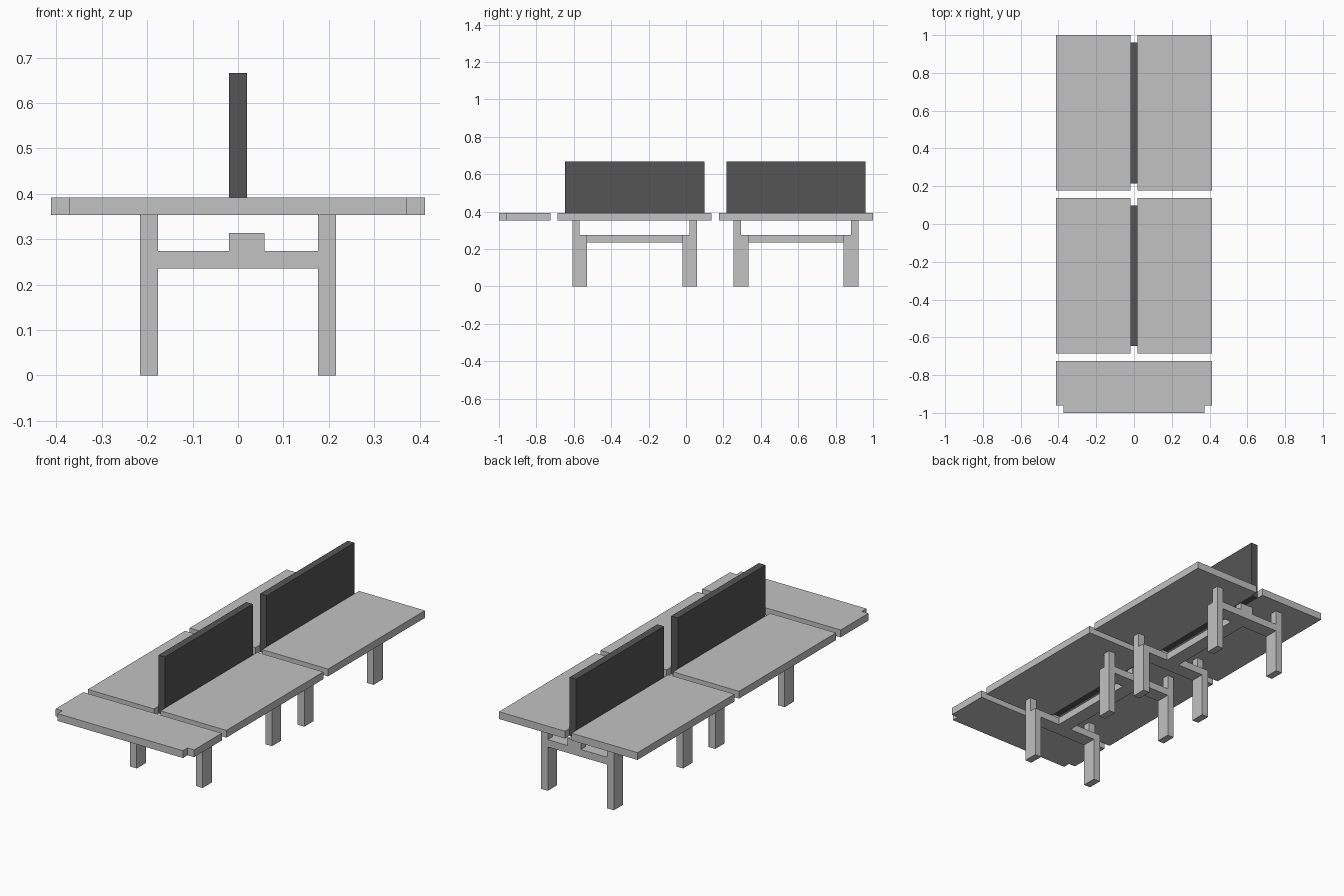
import bpy, bmesh

if "Cube" in bpy.data.objects:
    bpy.data.objects.remove(bpy.data.objects["Cube"])

U = 2 / 51  # modular grid step


def material(name, v):
    m = bpy.data.materials.new(name)
    m.diffuse_color = (v, v, v, 1)
    m.use_nodes = True
    m.node_tree.nodes["Principled BSDF"].inputs["Base Color"].default_value = m.diffuse_color
    return m


LIGHT = material("light grey", 0.54)
DARK = material("dark grey", 0.09)


def extrude(name, profile, axis, lo, hi, mat):
    """Extrude a 2D outline along an axis: 'x' uses (y, z), 'z' uses (x, y)."""
    bm = bmesh.new()
    verts = [bm.verts.new((lo * U, a * U, b * U) if axis == "x" else (a * U, b * U, lo * U))
             for a, b in profile]
    face = bm.faces.new(verts)
    out = bmesh.ops.extrude_face_region(bm, geom=[face])
    d = (hi - lo) * U
    bmesh.ops.translate(bm, vec=(d, 0, 0) if axis == "x" else (0, 0, d),
                        verts=[v for v in out["geom"] if isinstance(v, bmesh.types.BMVert)])
    bmesh.ops.recalc_face_normals(bm, faces=bm.faces)
    me = bpy.data.meshes.new(name)
    bm.to_mesh(me)
    bm.free()
    me.materials.append(mat)
    ob = bpy.data.objects.new(name, me)
    bpy.context.collection.objects.link(ob)
    return ob


def box(name, x, y, z, mat):
    return extrude(name, [(x[0], y[0]), (x[1], y[0]), (x[1], y[1]), (x[0], y[1])],
                   "z", z[0], z[1], mat)


# End table top with notched front corners
extrude("end_top", [(-9.5, -25.5), (9.5, -25.5), (9.5, -24.5), (10.5, -24.5),
                    (10.5, -18.5), (-10.5, -18.5), (-10.5, -24.5), (-9.5, -24.5)],
        "z", 9, 10, LIGHT)

# Two desk modules: (top y range, panel y range, frame y range)
modules = [((-17.5, 3.5), (-16.5, 2.5), (-15.5, 1.5)),
           ((4.5, 25.5), (5.5, 24.5), (6.5, 23.5))]
for top, panel, (f0, f1) in modules:
    # Desk tops and divider panel
    box("desk_top_left", (-10.5, -0.5), top, (9, 10), LIGHT)
    box("desk_top_right", (0.5, 10.5), top, (9, 10), LIGHT)
    box("divider_panel", (-0.5, 0.5), panel, (9, 17), DARK)
    # Lengthwise beam between the leg frames
    box("long_beam", (-0.5, 1.5), (f0 + 2, f1 - 2), (6, 7), LIGHT)
    # Leg frames; d points from the outer face inwards
    for o, d in ((f0, 1), (f1, -1)):
        leg = [(o, 0), (o + 2 * d, 0), (o + 2 * d, 7), (o + d, 7), (o + d, 9), (o, 9)]
        for x in (-5.5, 4.5):
            extrude("leg", leg, "x", x, x + 1, LIGHT)
        # Cross beam with raised block at the outer edge
        box("cross_beam", (-4.5, 4.5), sorted((o, o + 2 * d)), (6, 7), LIGHT)
        box("beam_block", (-0.5, 1.5), sorted((o, o + d)), (7, 8), LIGHT)
